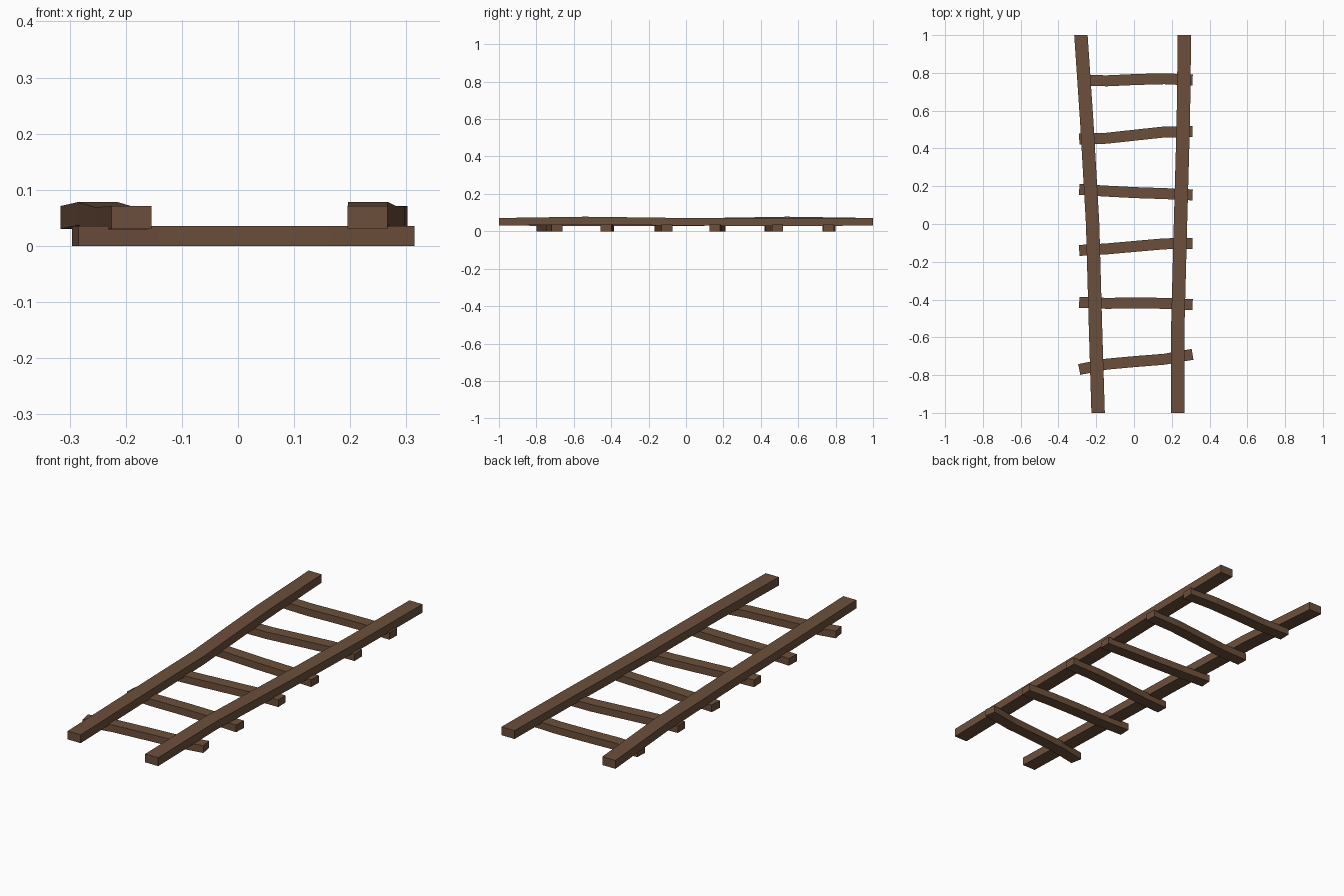
import bpy, bmesh
from mathutils import Vector

if "Cube" in bpy.data.objects:
    bpy.data.objects.remove(bpy.data.objects["Cube"])

wood = bpy.data.materials.new("brown wood")
wood.diffuse_color = (0.150, 0.078, 0.044, 1)
wood.use_nodes = True
wood.node_tree.nodes["Principled BSDF"].inputs["Base Color"].default_value = wood.diffuse_color


def beam(name, path, width, height, square_ends):
    """Sweep a rectangle along a path of bottom-centre points."""
    bm = bmesh.new()
    pts = [Vector(p) for p in path]
    rings = []
    for i, p in enumerate(pts):
        if square_ends:
            d = pts[min(i + 1, len(pts) - 1)] - pts[max(i - 1, 0)]
            side = Vector((-d.y, d.x, 0)).normalized() * width / 2
        else:
            side = Vector((-width / 2, 0, 0))
        up = Vector((0, 0, height))
        rings.append([bm.verts.new(v) for v in
                      (p - side, p + side, p + side + up, p - side + up)])
    for a, b in zip(rings, rings[1:]):
        for k in range(4):
            n = (k + 1) % 4
            bm.faces.new((a[k], a[n], b[n], b[k]))
    bm.faces.new(rings[0])
    bm.faces.new(rings[-1][::-1])
    bmesh.ops.recalc_face_normals(bm, faces=bm.faces)
    me = bpy.data.meshes.new(name)
    bm.to_mesh(me)
    bm.free()
    me.materials.append(wood)
    ob = bpy.data.objects.new(name, me)
    bpy.context.collection.objects.link(ob)


# Two long, slightly bowed side rails resting on the rungs
rail_y = (-1, -0.54, 0, 0.54, 1)
rails = {
    "left_rail": ((-0.190, -0.204, -0.219, -0.250, -0.281),
                  (0.030, 0.029, 0.028, 0.037, 0.030)),
    "right_rail": ((0.231, 0.232, 0.246, 0.261, 0.267),
                   (0.030, 0.037, 0.030, 0.029, 0.030)),
}
for name, (xs, zs) in rails.items():
    beam(name, list(zip(xs, rail_y, zs)), 0.071, 0.041, False)

# Six crooked rungs: y of the centre line at five stations
rung_x = (-0.290, -0.145, 0.010, 0.160, 0.310)
rungs = [
    (-0.770, -0.742, -0.728, -0.716, -0.690),
    (-0.415, -0.420, -0.418, -0.420, -0.427),
    (-0.140, -0.132, -0.118, -0.105, -0.102),
    (0.183, 0.174, 0.166, 0.161, 0.154),
    (0.450, 0.454, 0.471, 0.487, 0.490),
    (0.762, 0.758, 0.765, 0.769, 0.762),
]
for i, ys in enumerate(rungs):
    beam(f"rung_{i + 1}", [(x, y, 0) for x, y in zip(rung_x, ys)],
         0.058, 0.035, True)
